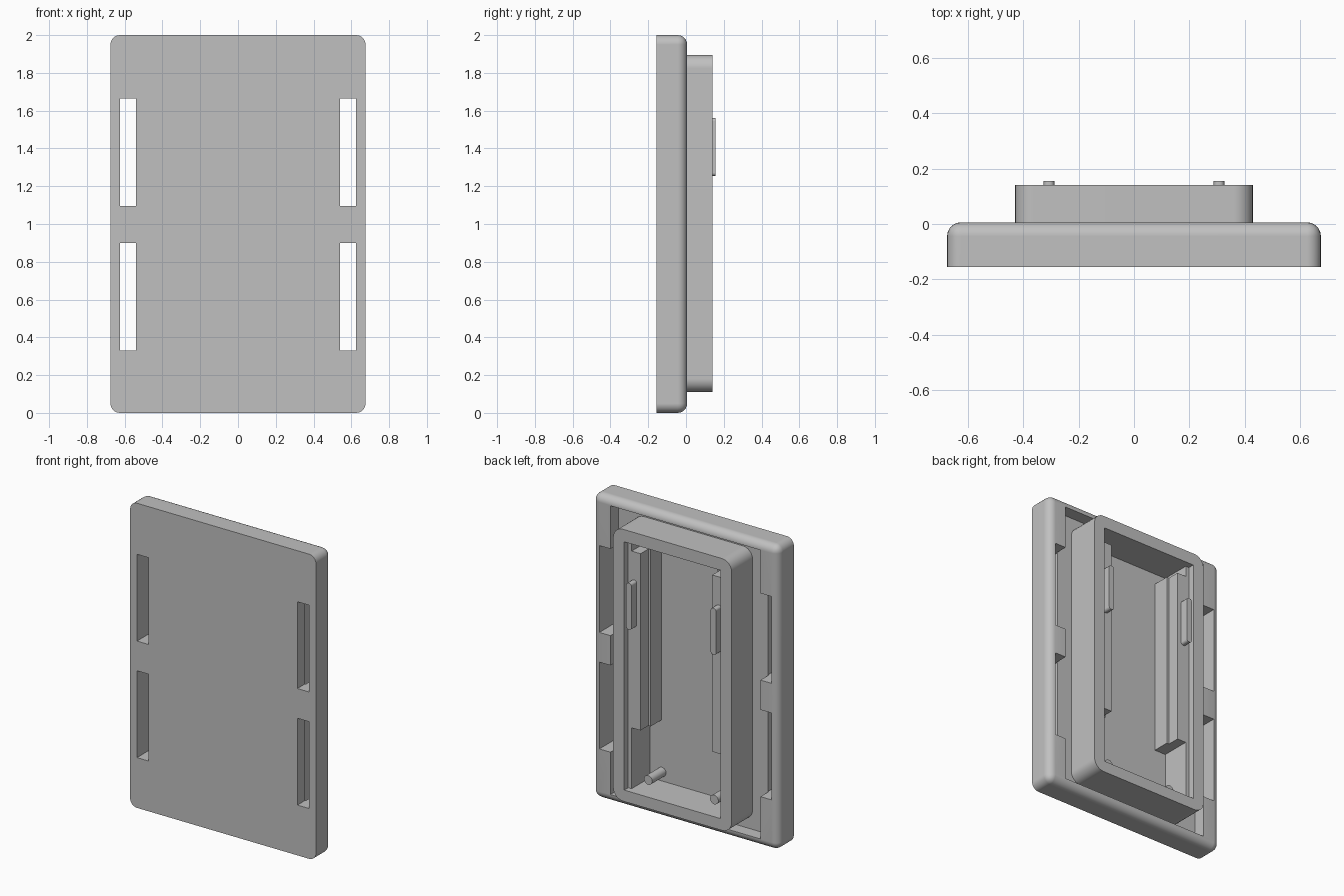
import bpy
import bmesh
from math import radians, pi
from mathutils import Matrix, Vector

default = bpy.data.objects.get("Cube")
if default:
    bpy.data.objects.remove(default, do_unlink=True)

grey = bpy.data.materials.new("plain grey")
grey.use_nodes = True
grey.diffuse_color = (0.53, 0.53, 0.53, 1)
bsdf = next(n for n in grey.node_tree.nodes if n.type == 'BSDF_PRINCIPLED')
bsdf.inputs["Base Color"].default_value = grey.diffuse_color


def finish(bm, name):
    mesh = bpy.data.meshes.new(name)
    bm.normal_update()
    bm.to_mesh(mesh)
    bm.free()
    mesh.materials.append(grey)
    obj = bpy.data.objects.new(name, mesh)
    bpy.context.collection.objects.link(obj)
    return obj


def block(name, x, y, z, radius=0, round_back=False):
    """Box from (min, max) ranges; corners along y, and optionally the back rim, are rounded."""
    bm = bmesh.new()
    bmesh.ops.create_cube(bm, size=1)
    for v in bm.verts:
        v.co = Vector([r[0] if c < 0 else r[1] for r, c in zip((x, y, z), v.co)])
    if radius:
        edges = []
        for e in bm.edges:
            a, b = (v.co.y for v in e.verts)
            if abs(a - b) > 1e-5 or (round_back and min(a, b) > y[1] - 1e-5):
                edges.append(e)
        bmesh.ops.bevel(bm, geom=edges, offset=radius, segments=6,
                        profile=0.5, affect='EDGES')
    return finish(bm, name)


def peg(name, x, y, z, radius):
    bm = bmesh.new()
    place = Matrix.Translation((x, (y[0] + y[1]) / 2, z)) @ Matrix.Rotation(pi / 2, 4, 'X')
    bmesh.ops.create_cone(bm, cap_ends=True, segments=32, radius1=radius, radius2=radius,
                          depth=y[1] - y[0], matrix=place)
    return finish(bm, name)


def combine(target, tool, operation):
    """Bake a boolean and remove the tool object."""
    tool.hide_render = True
    mod = target.modifiers.new("combine", 'BOOLEAN')
    mod.operation, mod.solver, mod.object = operation, 'EXACT', tool
    graph = bpy.context.evaluated_depsgraph_get()
    graph.update()
    baked = bpy.data.meshes.new_from_object(target.evaluated_get(graph))
    target.modifiers.clear()
    target.data = baked
    bpy.data.objects.remove(tool, do_unlink=True)


def smooth(obj):
    bpy.ops.object.select_all(action='DESELECT')
    obj.select_set(True)
    bpy.context.view_layer.objects.active = obj
    bpy.ops.object.shade_smooth_by_angle(angle=radians(32))
    weighted = obj.modifiers.new("flat faces", 'WEIGHTED_NORMAL')
    weighted.keep_sharp = True


def span(side, a, b):
    return tuple(sorted((side * a, side * b)))


FRONT, FLOOR, RIM, BOX_BACK = -0.155, -0.077, 0.006, 0.141
INNER_FLOOR, LEDGE = -0.093, 0.10

# Front plate with a recessed back
housing = block("housing", (-0.675, 0.675), (FRONT, RIM), (0, 2), 0.05, True)
combine(housing, block("recess", (-0.545, 0.545), (FLOOR, 0.3), (0.052, 1.948)), 'DIFFERENCE')

# Raised hollow box with a shallow lip along the sides
combine(housing, block("box", (-0.43, 0.43), (-0.12, BOX_BACK), (0.11, 1.895), 0.07), 'UNION')
combine(housing, block("cavity", (-0.325, 0.325), (INNER_FLOOR, 0.3), (0.185, 1.815)), 'DIFFERENCE')
combine(housing, block("lip", (-0.35, 0.35), (LEDGE, 0.4), (0.185, 1.815)), 'DIFFERENCE')

# Through slots, two on each side
for side in (-1, 1):
    for z in ((0.33, 0.90), (1.095, 1.665)):
        combine(housing, block("slot", span(side, 0.54, 0.625), (-0.3, 0.3), z), 'DIFFERENCE')
smooth(housing)

# Stepped rails, clips and pegs inside the box
for side, label in ((1, "left"), (-1, "right")):
    rail_z = (0.585, 1.745)
    rail = block(label + "_rail", span(side, 0.26, 0.335), (INNER_FLOOR - 0.01, LEDGE), rail_z)
    step = block("step", span(side, 0.243, 0.3), (INNER_FLOOR - 0.01, 0.02), rail_z)
    combine(rail, step, 'UNION')
    smooth(block(label + "_clip", span(side, 0.288, 0.326),
                 (LEDGE - 0.01, 0.155), (1.255, 1.56), 0.016))
    smooth(peg(label + "_peg", side * 0.24, (INNER_FLOOR - 0.01, 0.05), 0.245, 0.03))
